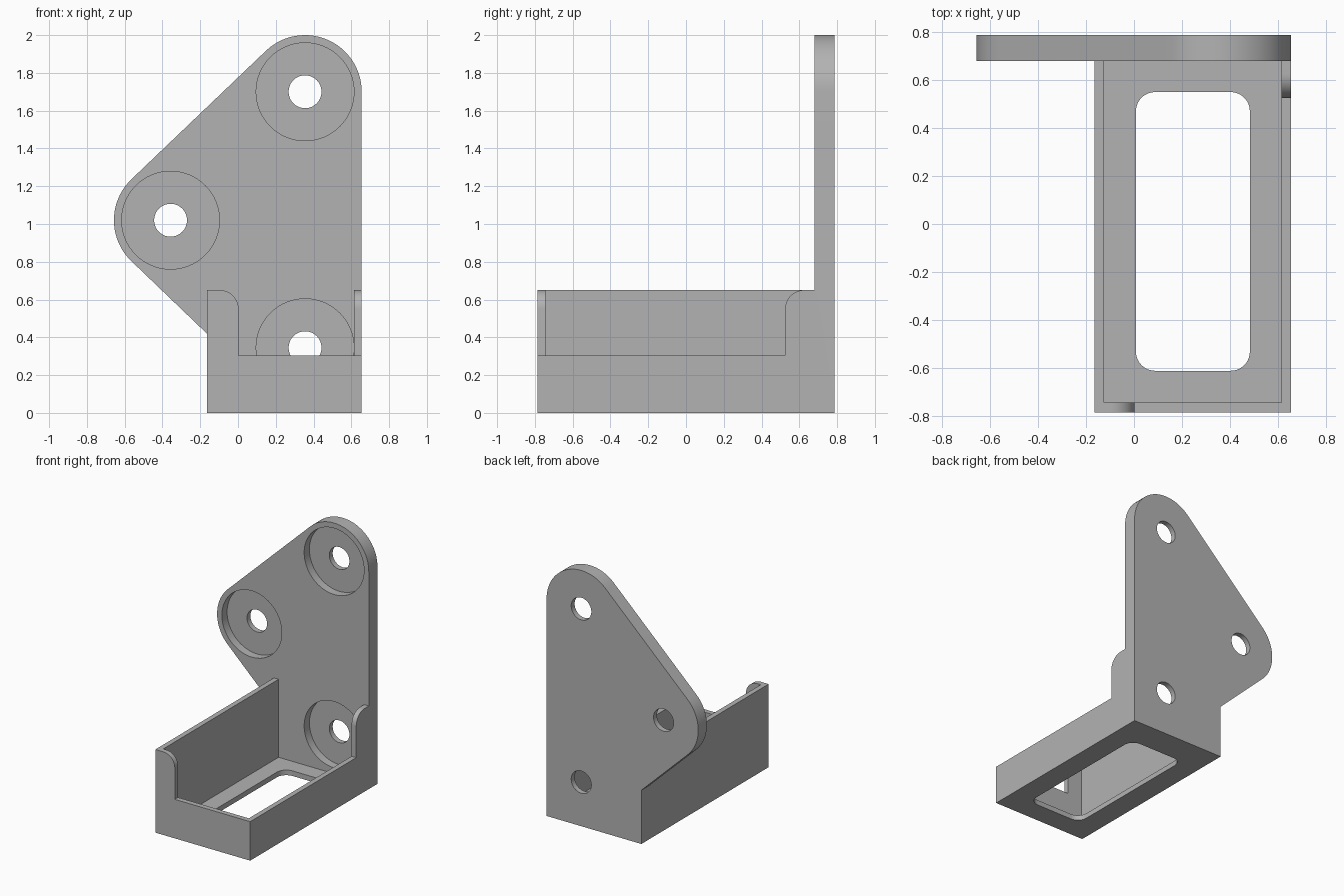
import bpy, bmesh
from math import cos, sin, radians
from mathutils import Vector

cube = bpy.data.objects.get("Cube")
if cube:
    bpy.data.objects.remove(cube, do_unlink=True)

grey = bpy.data.materials.new("light grey")
grey.use_nodes = True
colour = (0.45, 0.45, 0.45, 1)
grey.diffuse_color = colour
grey.node_tree.nodes["Principled BSDF"].inputs["Base Color"].default_value = colour


def arc(cx, cy, r, start, end, steps=16):
    angles = [radians(start + (end - start) * i / steps) for i in range(steps + 1)]
    return [(cx + r * cos(a), cy + r * sin(a)) for a in angles]


def prism(name, points, axis, low, high):
    """Extrude a 2D outline along the x, y or z axis."""
    place = {"x": lambda u, v, d: (d, u, v),
             "y": lambda u, v, d: (u, d, v),
             "z": lambda u, v, d: (u, v, d)}[axis]
    bm = bmesh.new()
    face = bm.faces.new([bm.verts.new(place(u, v, low)) for u, v in points])
    moved = bmesh.ops.extrude_face_region(bm, geom=[face])["geom"]
    bmesh.ops.translate(bm, vec=Vector(place(0, 0, high - low)),
                        verts=[g for g in moved if isinstance(g, bmesh.types.BMVert)])
    bmesh.ops.recalc_face_normals(bm, faces=bm.faces)
    mesh = bpy.data.meshes.new(name)
    bm.to_mesh(mesh)
    bm.free()
    mesh.materials.append(grey)
    obj = bpy.data.objects.new(name, mesh)
    bpy.context.collection.objects.link(obj)
    return obj


def combine(target, other, operation):
    """Apply a boolean and remove the helper."""
    mod = target.modifiers.new(operation, "BOOLEAN")
    mod.operation, mod.solver, mod.object = operation, "EXACT", other
    bpy.context.view_layer.objects.active = target
    bpy.ops.object.modifier_apply(modifier=mod.name)
    bpy.data.objects.remove(other, do_unlink=True)


def rectangle(x0, y0, x1, y1):
    return [(x0, y0), (x1, y0), (x1, y1), (x0, y1)]


LEFT, RIGHT, FRONT, BACK = -0.165, 0.655, -0.785, 0.787
PLATE_FRONT, WALL, LOW, HIGH = 0.68, 0.04, 0.305, 0.65
TOP_HOLE, SIDE_HOLE, LOW_HOLE = (0.355, 1.70), (-0.357, 1.02), (0.355, 0.345)

# Mounting plate: rounded triangle running down to the tray base
tilt = 133.6
outline = ([(LEFT, 0), (RIGHT, 0)]
           + arc(*TOP_HOLE, 0.30, 0, tilt, 28)
           + arc(*SIDE_HOLE, 0.30, tilt, 226.6, 20)
           + [(LEFT, 0.42)])
bracket = prism("mounting_bracket", outline, "y", PLATE_FRONT, BACK)

# Screw holes with wide front recesses
for centre in (TOP_HOLE, SIDE_HOLE, LOW_HOLE):
    for radius, low, high in ((0.259, 0.5, PLATE_FRONT + 0.065), (0.087, 0.5, 1)):
        circle = arc(*centre, radius, 0, 360, 64)[:-1]
        combine(bracket, prism("hole_cutter", circle, "y", low, high), "DIFFERENCE")

# Tray with an open top
tray = prism("tray", rectangle(LEFT, FRONT, RIGHT, PLATE_FRONT), "z", 0, HIGH)
cavity = rectangle(LEFT + WALL, FRONT + WALL, RIGHT - WALL, 1)
combine(tray, prism("cavity_cutter", cavity, "z", WALL, 1), "DIFFERENCE")

# Lowered front wall, leaving a rounded tab at one end
r = 0.1
front_cut = ([(1, LOW), (0.003, LOW)] + arc(0.003 - r, HIGH - r, r, 0, 90)
             + [(0.003 - r, 1), (1, 1)])
combine(tray, prism("front_cutter", front_cut, "y", -1, FRONT + 2 * WALL), "DIFFERENCE")

# Lowered side wall, leaving a rounded tab beside the plate
side_cut = ([(-1, LOW), (0.525, LOW)] + arc(0.525 + r, HIGH - r, r, 180, 90)
            + [(0.525 + r, 1), (-1, 1)])
combine(tray, prism("side_cutter", side_cut, "x", RIGHT - 2 * WALL, 1), "DIFFERENCE")

# Rounded window through the floor
x0, x1, y0, y1, r = 0.008, 0.483, -0.612, 0.55, 0.08
window = (arc(x1 - r, y1 - r, r, 0, 90, 10) + arc(x0 + r, y1 - r, r, 90, 180, 10)
          + arc(x0 + r, y0 + r, r, 180, 270, 10) + arc(x1 - r, y0 + r, r, 270, 360, 10))
combine(tray, prism("window_cutter", window, "z", -1, 0.2), "DIFFERENCE")

# Join tray and plate, then shade the curves smoothly
combine(bracket, tray, "UNION")
bpy.ops.object.select_all(action="DESELECT")
bracket.select_set(True)
bpy.context.view_layer.objects.active = bracket
bpy.ops.object.shade_smooth_by_angle(angle=radians(30))
